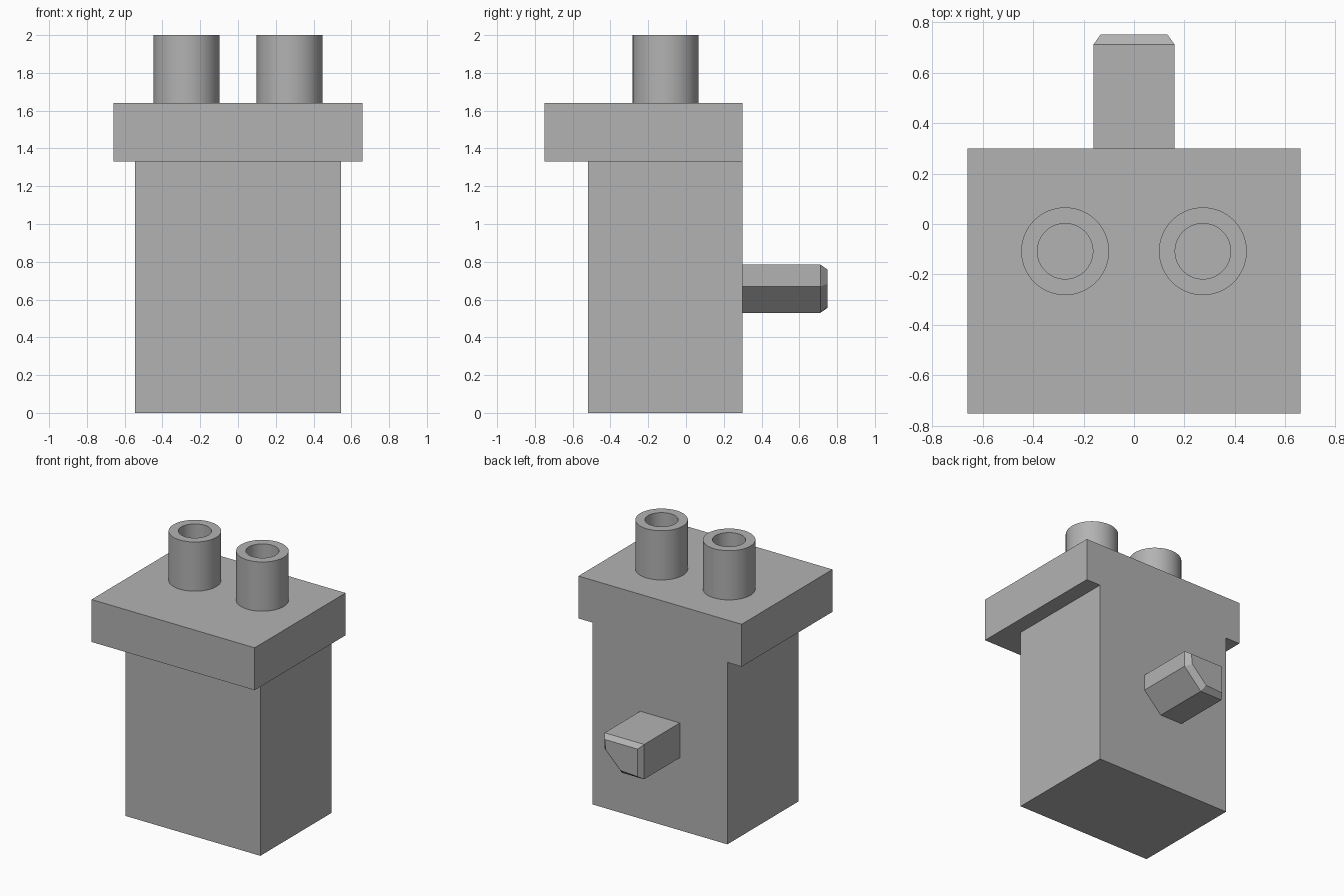
import bpy, bmesh
from math import cos, sin, tau, radians

cube = bpy.data.objects.get("Cube")
if cube:
    bpy.data.objects.remove(cube, do_unlink=True)

grey = bpy.data.materials.new("mid grey")
grey.use_nodes = True
grey.diffuse_color = (0.448, 0.448, 0.448, 1)
grey.node_tree.nodes["Principled BSDF"].inputs["Base Color"].default_value = grey.diffuse_color


def make_object(name, bm):
    bmesh.ops.recalc_face_normals(bm, faces=bm.faces)
    mesh = bpy.data.meshes.new(name)
    bm.to_mesh(mesh)
    bm.free()
    mesh.materials.append(grey)
    obj = bpy.data.objects.new(name, mesh)
    bpy.context.collection.objects.link(obj)
    return obj


def extrude_face(bm, face, offset):
    """Extrude a face and return its moved copy."""
    geom = bmesh.ops.extrude_face_region(bm, geom=[face])["geom"]
    bmesh.ops.translate(bm, vec=offset, verts=[g for g in geom if isinstance(g, bmesh.types.BMVert)])
    return next(g for g in geom if isinstance(g, bmesh.types.BMFace))


# Housing: a column with an overhanging cap, flush at the back
BACK, SHOULDER, TOP = 0.30, 1.33, 1.64
bm = bmesh.new()
back_outline = [(-0.545, 0), (0.545, 0), (0.545, SHOULDER), (0.66, SHOULDER),
                (0.66, TOP), (-0.66, TOP), (-0.66, SHOULDER), (-0.545, SHOULDER)]
FRONT, LIP = -0.52, -0.75
back = [bm.verts.new((x, BACK, z)) for x, z in back_outline]
column_front = [bm.verts.new((x, FRONT, z)) for x, z in
                [(-0.545, 0), (0.545, 0), (0.545, SHOULDER), (-0.545, SHOULDER)]]
cap_front = [bm.verts.new((x, LIP, z)) for x, z in
             [(0.66, SHOULDER), (0.66, TOP), (-0.66, TOP), (-0.66, SHOULDER)]]
b, c, f = back, column_front, cap_front
for face in (b, c, f,
             (b[0], b[1], c[1], c[0]),                              # base
             (b[1], b[2], c[2], c[1]), (b[0], b[7], c[3], c[0]),    # column sides
             (b[3], b[4], f[1], f[0]), (b[6], b[5], f[2], f[3]),    # cap sides
             (b[4], b[5], f[2], f[1]),                              # cap top
             (b[2], b[3], f[0], f[3], b[6], b[7], c[3], c[2])):     # cap underside
    bm.faces.new(face)
make_object("housing", bm)

# Locating peg: square bar with one lower corner cut away and a chamfered tip
CHAMFER = 0.038
bm = bmesh.new()
section = [(-0.16, 0.53), (0.02, 0.53), (0.16, 0.67), (0.16, 0.785), (-0.16, 0.785)]
root = bm.faces.new([bm.verts.new((x, BACK - 0.02, z)) for x, z in section])
tip = extrude_face(bm, root, (0, 0.712 - BACK + 0.02, 0))
bmesh.ops.recalc_face_normals(bm, faces=bm.faces)
bmesh.ops.inset_individual(bm, faces=[tip], thickness=CHAMFER, depth=CHAMFER)
make_object("locating_peg", bm)


# Tubes on the cap: wall profile swept round an upright axis
def tube(name, cx, cy, outer, inner, z0, z1, sides=64):
    bm = bmesh.new()
    profile = [(outer, z0), (outer, z1), (inner, z1), (inner, z0)]
    rings = [[bm.verts.new((cx + r * cos(tau * i / sides), cy + r * sin(tau * i / sides), z))
              for i in range(sides)] for r, z in profile]
    for k in range(4):
        lower, upper = rings[k], rings[(k + 1) % 4]
        for i in range(sides):
            j = (i + 1) % sides
            bm.faces.new((lower[i], lower[j], upper[j], upper[i]))
    obj = make_object(name, bm)
    bpy.ops.object.select_all(action="DESELECT")
    obj.select_set(True)
    bpy.context.view_layer.objects.active = obj
    bpy.ops.object.shade_smooth_by_angle(angle=radians(30))


for side, x in (("left", 0.273), ("right", -0.273)):
    tube(side + "_tube", x, -0.108, 0.174, 0.11, TOP, 2.0)
